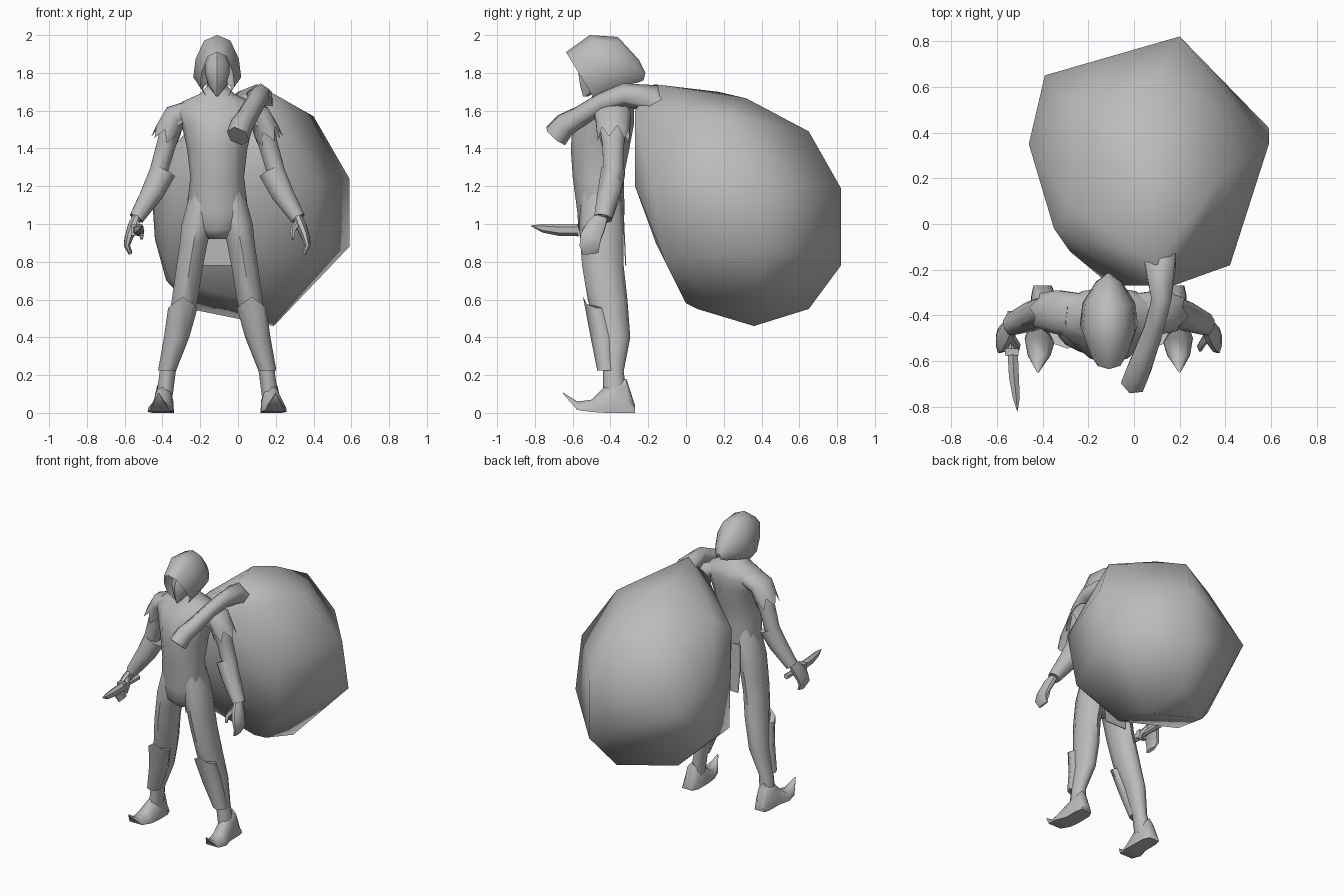
import bpy, bmesh, math
from mathutils import Vector

CX = -0.11  # centre line of the figure
grey = bpy.data.materials.new("plain grey")
grey.diffuse_color = (0.5, 0.5, 0.5, 1)


def finish(name, bm, angle=45):
    bmesh.ops.recalc_face_normals(bm, faces=bm.faces)
    me = bpy.data.meshes.new(name)
    bm.to_mesh(me)
    bm.free()
    me.materials.append(grey)
    ob = bpy.data.objects.new(name, me)
    bpy.context.collection.objects.link(ob)
    bpy.ops.object.select_all(action='DESELECT')
    ob.select_set(True)
    bpy.context.view_layer.objects.active = ob
    bpy.ops.object.shade_smooth_by_angle(angle=math.radians(angle))
    return ob


def loft(name, rings, closed=True, caps=True, angle=50):
    """Skin a list of equal-length rings of points."""
    bm = bmesh.new()
    rows = [[bm.verts.new(p) for p in r] for r in rings]
    n = len(rows[0])
    for a, b in zip(rows, rows[1:]):
        for i in range(n if closed else n - 1):
            j = (i + 1) % n
            bm.faces.new((a[i], a[j], b[j], b[i]))
    if caps and closed:
        bm.faces.new(rows[0])
        bm.faces.new(rows[-1])
    bmesh.ops.remove_doubles(bm, verts=bm.verts, dist=0.0005)
    return finish(name, bm, angle)


def level_ring(cx, z, hw, yf, yb, n=10, tilt=0.0):
    """Horizontal oval; tilt raises the front into a peak."""
    cy, ry = (yf + yb) / 2, (yb - yf) / 2
    return [(cx + hw * math.cos(a), cy + ry * math.sin(a), z + tilt * max(0, -math.sin(a)) ** 3)
            for a in (math.tau * i / n + math.pi / 2 for i in range(n))]


def upright_ring(cx, y, hw, z0, z1, n=8):
    return [(cx + hw * math.cos(a), y, (z0 + z1) / 2 + (z1 - z0) / 2 * math.sin(a))
            for a in (math.tau * (i + 0.5) / n for i in range(n))]


def boot_ring(cx, y, hw, z0, z1):
    """Flat-soled section with a narrower rounded top."""
    shape = ((-1, 0), (-0.95, 0.35), (-0.6, 0.8), (0, 1), (0.6, 0.8), (0.95, 0.35), (1, 0))
    return [(cx + hw * x, y, z0 + (z1 - z0) * f) for x, f in shape]


def tube(name, path, n=6, ref=(0, 1, 0), caps=True, jag=0.0, angle=50):
    """Tube along (x, y, z, r1, r2) points; jag gives a zigzag last edge."""
    pts = [Vector(p[:3]) for p in path]
    rings = []
    for k, p in enumerate(path):
        t = (pts[min(k + 1, len(pts) - 1)] - pts[max(k - 1, 0)]).normalized()
        u = t.cross(Vector(ref)).normalized()
        v = u.cross(t)
        ring = []
        for i in range(n):
            a = math.tau * (i + 0.5) / n
            q = pts[k] + u * (p[3] * math.cos(a)) + v * (p[4] * math.sin(a))
            if jag and k == len(path) - 1:
                q += t * (jag if i % 2 else -jag * 0.3)
            ring.append(q)
        rings.append(ring)
    return loft(name, rings, caps=caps, angle=angle)


# torso: z, half width, front y, back y
loft("torso", [level_ring(CX, *r, n=12) for r in (
    (0.92, 0.05, -0.52, -0.40), (0.97, 0.12, -0.57, -0.34), (1.06, 0.165, -0.575, -0.325),
    (1.25, 0.142, -0.60, -0.33), (1.40, 0.16, -0.61, -0.30), (1.53, 0.19, -0.60, -0.275),
    (1.60, 0.235, -0.55, -0.275), (1.65, 0.18, -0.51, -0.285), (1.69, 0.09, -0.49, -0.32),
    (1.73, 0.055, -0.48, -0.36))])
loft("neck", [level_ring(CX, z, 0.055, -0.49, -0.37, 8) for z in (1.68, 1.80)])

# cloth flap hanging behind the legs
loft("back_flap", [[(CX - w, y, z), (CX + w, y, z), (CX + w, y + 0.006, z), (CX - w, y + 0.006, z)]
                   for w, y, z in ((0.085, -0.322, 0.78), (0.095, -0.33, 0.95), (0.09, -0.338, 1.12))])

# masked face with pointed chin
loft("masked_face", [level_ring(CX, *r, n=8) for r in (
    (1.675, 0.006, -0.545, -0.52), (1.73, 0.045, -0.56, -0.40), (1.80, 0.066, -0.57, -0.36),
    (1.85, 0.066, -0.545, -0.34), (1.92, 0.04, -0.50, -0.38))])

# hood: arches from the rim back to the tail
half = [(0.6, 0), (1, 0.23), (0.9, 0.57), (0.55, 0.9)]
profile = [(-x, f) for x, f in half] + [(0, 1)] + [(x, f) for x, f in reversed(half)]
arches = ((0.09, -0.635, 1.91, -0.49, 1.67), (0.127, -0.51, 2.0, -0.42, 1.71),
          (0.115, -0.36, 1.99, -0.34, 1.73), (0.055, -0.25, 1.87, -0.25, 1.75),
          (0.012, -0.215, 1.80, -0.225, 1.76))
loft("hood", [[(CX + w * x, yb + (yt - yb) * f, zb + (zt - zb) * f) for x, f in profile]
              for w, yt, zt, yb, zb in arches], closed=False, angle=60)

for s, side in ((-1, "right"), (1, "left")):
    def X(d):
        return CX + s * d

    # leg: offset, z, half width, front y, back y
    loft(side + "_leg", [level_ring(X(r[0]), *r[1:], n=10) for r in (
        (0.075, 1.22, 0.055, -0.55, -0.36), (0.085, 1.10, 0.08, -0.56, -0.335),
        (0.105, 1.0, 0.087, -0.565, -0.33),
        (0.125, 0.90, 0.077, -0.56, -0.33), (0.145, 0.78, 0.074, -0.55, -0.33),
        (0.172, 0.60, 0.072, -0.52, -0.31), (0.213, 0.40, 0.062, -0.46, -0.295),
        (0.262, 0.22, 0.045, -0.44, -0.33), (0.28, 0.08, 0.045, -0.44, -0.31))])

    # shin guard wraps the front and peaks at the knee
    loft(side + "_shin_guard", [level_ring(X(r[0]), *r[1:5], n=8, tilt=r[5]) for r in (
        (0.182, 0.555, 0.078, -0.545, -0.41, 0.06), (0.215, 0.40, 0.067, -0.505, -0.37, 0.0),
        (0.265, 0.225, 0.048, -0.47, -0.37, 0.0))])

    # boot with curled toe: offset, y, half width, bottom, top
    loft(side + "_boot", [boot_ring(X(r[0]), *r[1:]) for r in (
        (0.29, -0.27, 0.04, 0.0, 0.04), (0.285, -0.315, 0.055, 0.0, 0.18),
        (0.285, -0.42, 0.056, 0.0, 0.15), (0.30, -0.50, 0.068, 0.005, 0.07),
        (0.305, -0.575, 0.05, 0.015, 0.06), (0.31, -0.65, 0.003, 0.10, 0.107))])

    # arm, torn sleeve and bracer
    tube(side + "_arm", [(X(0.15), -0.40, 1.59, 0.07, 0.09), (X(0.24), -0.385, 1.53, 0.065, 0.08),
                         (X(0.27), -0.385, 1.42, 0.055, 0.062), (X(0.31), -0.385, 1.28, 0.052, 0.058),
                         (X(0.43), -0.44, 1.03, 0.032, 0.04)], n=8)
    tube(side + "_sleeve", [(X(0.13), -0.40, 1.60, 0.06, 0.10), (X(0.225), -0.385, 1.57, 0.065, 0.098),
                            (X(0.265), -0.385, 1.48, 0.072, 0.085)], n=12, caps=False, jag=0.05)
    tube(side + "_bracer", [(X(0.285), -0.385, 1.28, 0.072, 0.068), (X(0.34), -0.405, 1.17, 0.064, 0.066),
                            (X(0.428), -0.44, 1.03, 0.042, 0.05)], n=8)

    # hand: palm running into curled fingers, with a thumb
    tube(side + "_hand", [(X(0.425), -0.445, 1.04, 0.025, 0.035), (X(0.445), -0.475, 0.99, 0.03, 0.053),
                          (X(0.468), -0.505, 0.93, 0.024, 0.06), (X(0.478), -0.51, 0.885, 0.018, 0.058),
                          (X(0.46), -0.505, 0.845, 0.012, 0.045)], n=8)
    tube(side + "_thumb", [(X(0.43), -0.49, 1.01, 0.018, 0.02), (X(0.40), -0.535, 0.965, 0.016, 0.017),
                           (X(0.40), -0.55, 0.92, 0.008, 0.01)], n=5)

# dagger held in the right hand
DX = -0.535
tube("dagger_handle", [(DX, -0.38, 0.965, 0.02, 0.02), (DX, -0.56, 0.965, 0.017, 0.017)], ref=(0, 0, 1))
tube("dagger_guard", [(DX, -0.545, 0.968, 0.042, 0.04), (DX, -0.575, 0.968, 0.042, 0.04)], n=4, ref=(0, 0, 1))
loft("dagger_blade", [upright_ring(x, y, w, a, b, 6) for x, y, w, a, b in (
    (-0.53, -0.57, 0.026, 0.935, 1.0), (-0.525, -0.67, 0.025, 0.937, 1.0),
    (-0.515, -0.76, 0.018, 0.955, 1.0), (-0.51, -0.82, 0.001, 0.988, 0.992))], angle=30)

# bulging sack, hulled around its corner points
corners = [
    (0.10, -0.17, 1.74), (0.03, -0.27, 1.60), (0.17, -0.27, 1.60), (0.08, 0.32, 1.665), (0.0, 0.17, 1.70),
    (0.40, 0.22, 1.57), (0.10, 0.65, 1.49), (-0.24, 0.48, 1.47), (-0.28, 0.08, 1.48),
    (0.20, 0.82, 1.19), (0.20, 0.82, 0.78), (-0.39, 0.65, 1.06),
    (0.59, 0.35, 1.24), (0.59, 0.42, 0.88), (-0.46, 0.35, 1.22), (-0.44, 0.33, 0.92),
    (0.42, -0.18, 1.20), (0.40, -0.11, 0.80), (-0.35, -0.02, 1.40), (-0.28, -0.12, 1.25),
    (-0.10, -0.27, 1.20), (0.15, -0.27, 1.20), (0.02, -0.16, 0.90), (0.13, 0.0, 0.58), (0.18, 0.06, 0.55),
    (-0.36, 0.02, 0.70), (-0.38, 0.30, 0.70), (-0.23, 0.42, 0.545), (0.19, 0.36, 0.46), (0.10, 0.65, 0.55)]
bm = bmesh.new()
for p in corners:
    bm.verts.new(p)
hull = bmesh.ops.convex_hull(bm, input=bm.verts)
bmesh.ops.delete(bm, geom=list({v for v in hull["geom_interior"] if isinstance(v, bmesh.types.BMVert)}),
                 context='VERTS')
finish("sack", bm, 85)

# twisted sack neck pulled over the shoulder
tube("sack_neck", [(0.10, -0.09, 1.55, 0.11, 0.07), (0.115, -0.19, 1.665, 0.075, 0.08),
                   (0.12, -0.33, 1.685, 0.05, 0.06), (0.09, -0.45, 1.64, 0.05, 0.052),
                   (0.05, -0.56, 1.57, 0.055, 0.055), (0.02, -0.64, 1.525, 0.06, 0.065),
                   (0.0, -0.69, 1.465, 0.06, 0.072)],
     ref=(0, 0, 1), angle=70)
